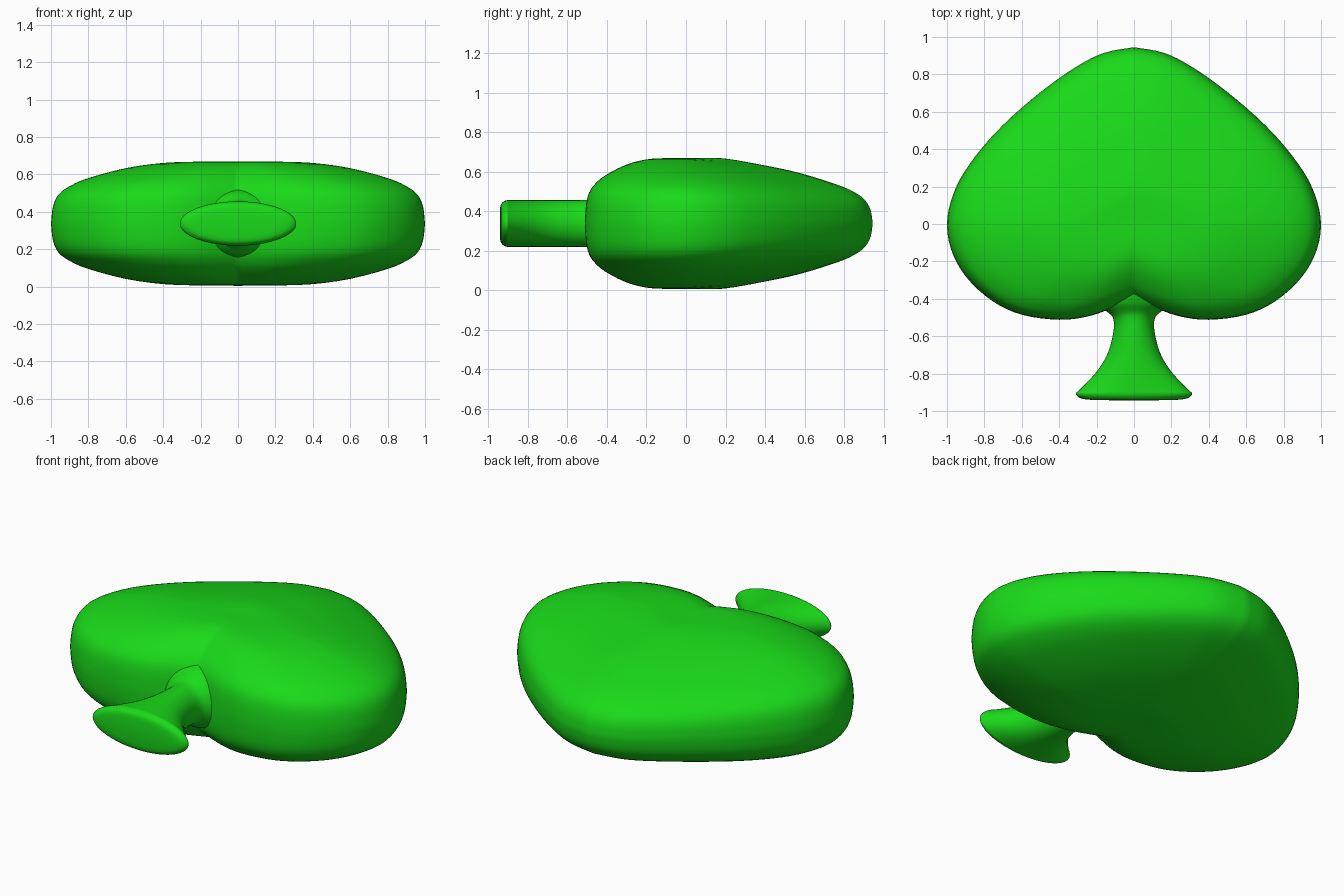
import bpy, bmesh, math

if "Cube" in bpy.data.objects:
    bpy.data.objects.remove(bpy.data.objects["Cube"])

ZC = 0.337  # mid height of the whole shape

green = bpy.data.materials.new("green")
green.diffuse_color = (0.01, 0.7, 0.01, 1)
green.use_nodes = True
green.node_tree.nodes["Principled BSDF"].inputs["Base Color"].default_value = green.diffuse_color


def spline(pts, n):
    """Catmull-Rom curve through pts, n steps per span."""
    ext = [pts[0]] + pts + [pts[-1]]
    out = []
    for i in range(1, len(ext) - 2):
        for k in range(n):
            u = k / n
            out.append(tuple(
                0.5 * (2 * b + (c - a) * u + (2 * a - 5 * b + 4 * c - d) * u * u
                       + (3 * b - a - 3 * c + d) * u ** 3)
                for a, b, c, d in zip(*ext[i - 1:i + 3])))
    return out + [pts[-1]]


def loft(name, rings, start, end):
    """Skin closed rings and close both ends with a centre point."""
    bm = bmesh.new()
    vr = [[bm.verts.new(p) for p in r] for r in rings]
    n = len(vr[0])
    for a, b in zip(vr, vr[1:]):
        for i in range(n):
            j = (i + 1) % n
            bm.faces.new((a[i], a[j], b[j], b[i]))
    for ring, p in ((vr[0], start), (vr[-1], end)):
        c = bm.verts.new(p)
        for i in range(n):
            bm.faces.new((c, ring[i], ring[(i + 1) % n]))
    bmesh.ops.recalc_face_normals(bm, faces=bm.faces)
    for f in bm.faces:
        f.smooth = True
    me = bpy.data.meshes.new(name)
    bm.to_mesh(me)
    bm.free()
    me.materials.append(green)
    ob = bpy.data.objects.new(name, me)
    bpy.context.collection.objects.link(ob)
    return ob


# Spade body: half outline from tip to notch, mirrored
half = spline([(0, .945), (.16, .915), (.31, .84), (.5, .705), (.7, .53),
               (.85, .36), (.95, .2), (.998, .03), (.98, -.13), (.9, -.28),
               (.76, -.41), (.6, -.485), (.4, -.512), (.25, -.495),
               (.13, -.455), (0, -.4)], 4)
outline = half + [(-x, y) for x, y in half[-2:0:-1]]

# Pillow profile: scale, half thickness toward the lobes, toward the tip
prof = spline([(.06, .331, .331), (.2, .331, .330), (.4, .324, .298),
               (.6, .296, .258), (.8, .243, .2), (.9, .2, .16),
               (.96, .155, .117), (.99, .09, .065), (1, 0, 0)], 3)


def body_ring(s, lobe, tip, sign):
    ring = []
    for x, y in outline:
        w = max(0, y / math.hypot(x, y))
        ring.append((x * s, y * s, ZC + sign * (lobe * (1 - w) + tip * w)))
    return ring


rings = [body_ring(*p, 1) for p in prof] + [body_ring(*p, -1) for p in prof[-2::-1]]
loft("spade_body", rings, (0, 0, ZC + .331), (0, 0, ZC - .331))

# Stem: oval sections that flare at the foot and where they meet the body
sections = spline([(-.942, .2, .075), (-.936, .27, .098), (-.922, .302, .112),
                   (-.905, .311, .118), (-.885, .29, .118), (-.79, .2, .118),
                   (-.69, .14, .118), (-.57, .109, .118), (-.5, .113, .12),
                   (-.465, .15, .132), (-.42, .2, .165), (-.34, .2, .19)], 3)
N = 40
stem = [[(w * math.cos(2 * math.pi * i / N), y, ZC + h * math.sin(2 * math.pi * i / N))
         for i in range(N)] for y, w, h in sections]
loft("stem", stem, (0, -.943, ZC), (0, -.3, ZC))
